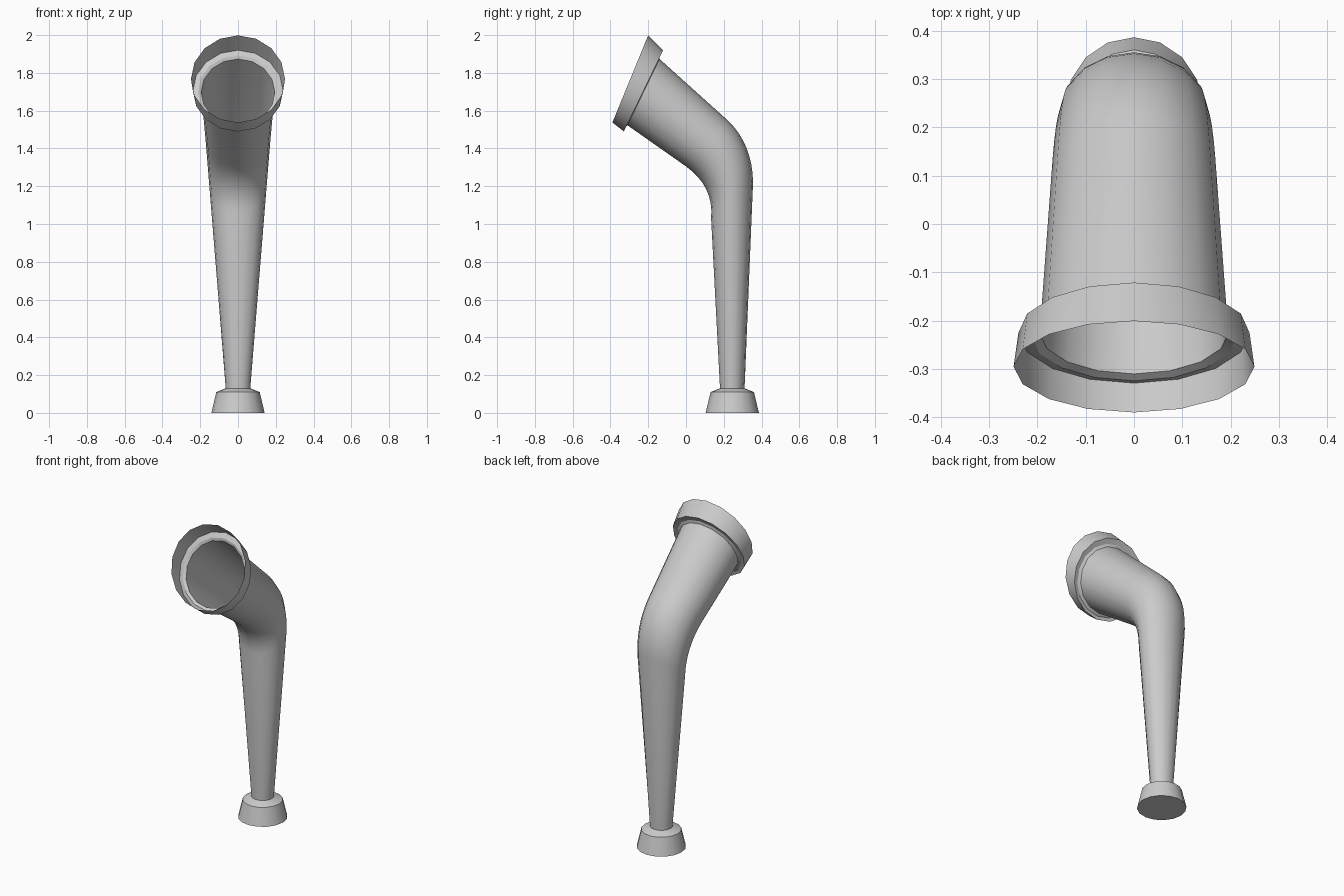
import bpy, math
from mathutils import Vector

if "Cube" in bpy.data.objects:
    bpy.data.objects.remove(bpy.data.objects["Cube"])

SIDES = 16


def loft(name, sections, cap_start=False):
    """Skin 16-sided rings; each section = (front point yz, back point yz, half width in x)."""
    verts, faces = [], []
    for a, b, rx in sections:
        a, b = Vector(a), Vector(b)
        mid, half = (a + b) / 2, (b - a) / 2
        for i in range(SIDES):
            t = 2 * math.pi * i / SIDES
            p = mid + half * math.cos(t)
            verts.append((rx * math.sin(t), p.x, p.y))
    for s in range(len(sections) - 1):
        for i in range(SIDES):
            j = (i + 1) % SIDES
            k = s * SIDES
            faces.append((k + j, k + i, k + SIDES + i, k + SIDES + j))
    if cap_start:
        faces.append(tuple(range(SIDES)))
    mesh = bpy.data.meshes.new(name)
    mesh.from_pydata(verts, [], faces)
    mesh.update()
    obj = bpy.data.objects.new(name, mesh)
    bpy.context.collection.objects.link(obj)
    bpy.ops.object.select_all(action='DESELECT')
    obj.select_set(True)
    bpy.context.view_layer.objects.active = obj
    bpy.ops.object.shade_smooth_by_angle(angle=math.radians(32))
    return obj


def flat(r, z, y=0.245):
    return ((y - r, z), (y + r, z), r)


def tilted(centre, direction, r):
    c, d = Vector(centre), Vector(direction).normalized() * r
    return (c - d, c + d, r)


def bezier(p, q, r, t):
    return Vector(p) * (1 - t) ** 2 + Vector(q) * 2 * t * (1 - t) + Vector(r) * t * t


# Foot: tapered plug with a bevelled top
loft("foot", [flat(0.141, 0), flat(0.115, 0.11), flat(0.065, 0.13)], cap_start=True)

# Pipe: tapering stem, curved bend, slanted outlet
pipe = [flat(0.065, 0.13)]
for n in range(9):
    t = n / 8
    inner = bezier((0.133, 1.03), (0.148, 1.20), (0.0, 1.305), t)
    outer = bezier((0.355, 1.22), (0.352, 1.42), (0.225, 1.545), t)
    width = 0.065 + ((inner.y + outer.y) / 2 - 0.13) * 0.081
    pipe.append((inner, outer, width))
END, SLOPE = (-0.225, 1.698), (0.435, 0.90)
pipe.append(tilted(END, SLOPE, 0.195))
loft("pipe", pipe)

# Collar: stepped lip around the outlet, then an open flared band
loft("collar", [
    tilted(END, SLOPE, 0.195),
    tilted((-0.232, 1.701), SLOPE, 0.212),
    tilted((-0.225, 1.705), SLOPE, 0.239),
    tilted((-0.295, 1.768), (0.19, 0.463), 0.249),
])
